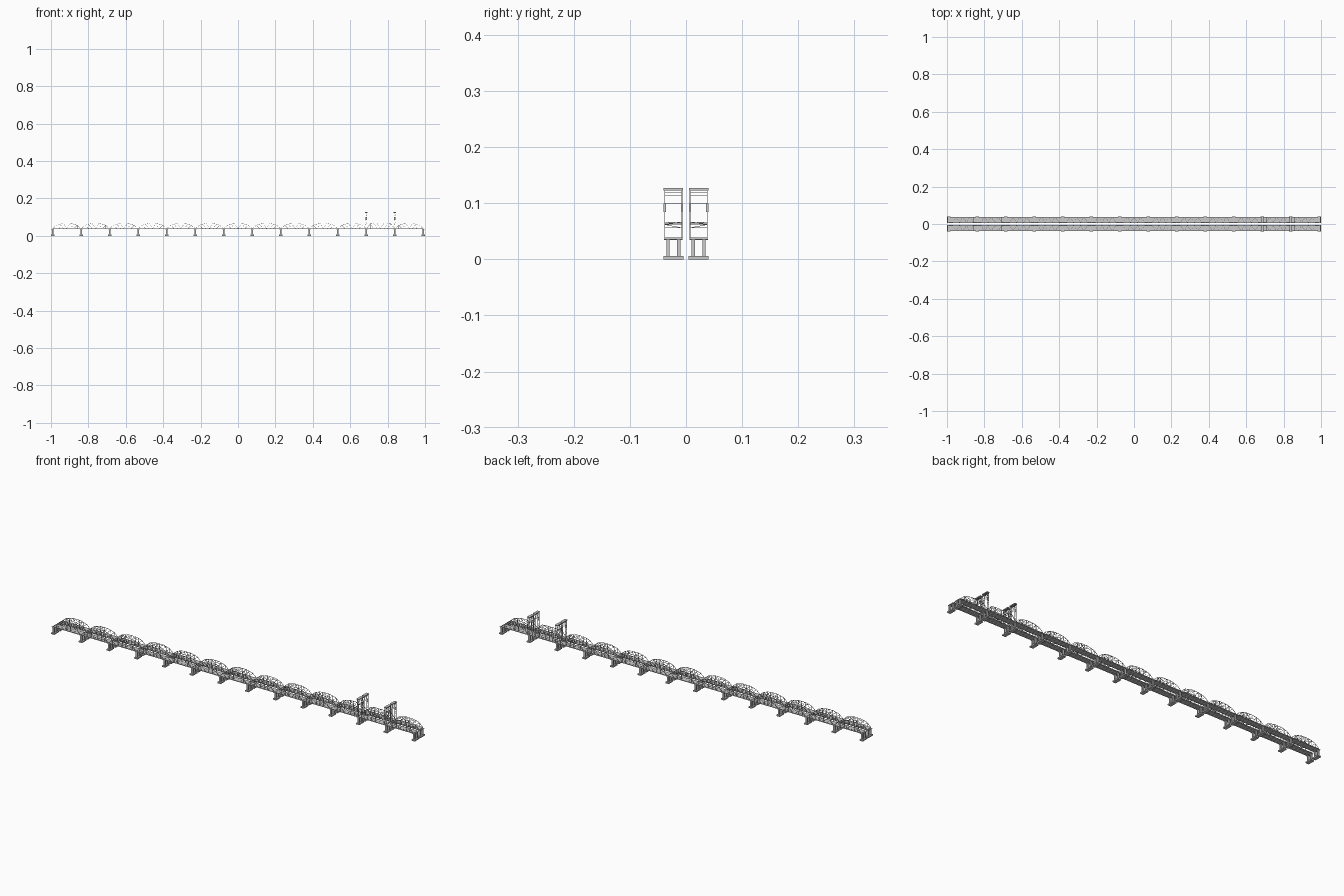
import bpy, bmesh
from mathutils import Vector, Matrix

if "Cube" in bpy.data.objects:
    bpy.data.objects.remove(bpy.data.objects["Cube"])

SPANS, X0 = 13, -0.991
STEP = 1.982 / SPANS
YC, HW = 0.0225, 0.0155          # centre line and half width of one bridge
DECK = 0.039                     # deck surface height
Y_SIDES = (YC - HW, YC + HW)
PIERS = [X0 + i * STEP for i in range(SPANS + 1)]
TOWERS = (PIERS[11], PIERS[12])


def box(bm, c, s):
    m = Matrix.Translation(c) @ Matrix.Diagonal((s[0], s[1], s[2], 1))
    bmesh.ops.create_cube(bm, size=1, matrix=m)


def beam(bm, a, b, t=0.0012):
    a, b = Vector(a), Vector(b)
    d = b - a
    rot = d.to_track_quat('Z', 'Y').to_matrix().to_4x4()
    m = Matrix.Translation((a + b) / 2) @ rot @ Matrix.Diagonal((t, t, d.length, 1))
    bmesh.ops.create_cube(bm, size=1, matrix=m)


def finish(bm, name):
    # turn the mesh into an object and mirror it to the twin bridge
    me = bpy.data.meshes.new(name)
    bm.to_mesh(me)
    bm.free()
    ob = bpy.data.objects.new(name, me)
    bpy.context.collection.objects.link(ob)
    mod = ob.modifiers.new("twin", 'MIRROR')
    mod.use_axis = (False, True, False)
    mod.use_clip = False
    return ob


# piers: footing, two columns and a thin cap
bm = bmesh.new()
for x in PIERS:
    box(bm, (x, YC, 0.003), (0.018, 0.0355, 0.006))
    for y in (0.013, 0.032):
        box(bm, (x, y, 0.0205), (0.009, 0.006, 0.031))
    box(bm, (x, YC, 0.0352), (0.012, 0.033, 0.0016))
finish(bm, "piers")

# deck slab with edge girders and floor beams
bm = bmesh.new()
box(bm, (0, YC, 0.0378), (1.982, 2 * HW, 0.0016))
for y in Y_SIDES:
    box(bm, (0, y, 0.0375), (1.982, 0.0014, 0.003))
for i in range(SPANS * 8 + 1):
    box(bm, (X0 + i * STEP / 8, YC, 0.0366), (0.0012, 2 * HW, 0.0012))
finish(bm, "deck")

# camelback trusses, one per span, with top struts and lateral bracing
ARCH = [0, 0.017, 0.023, 0.027, 0.027, 0.027, 0.023, 0.017, 0]
FLAT = [0, 0.025, 0.027, 0.027, 0.027, 0.027, 0.027, 0.025, 0]
bm = bmesh.new()
for s in range(SPANS):
    rise = FLAT if s == 11 else ARCH
    xs = [PIERS[s] + 0.002 + (STEP - 0.004) * k / 8 for k in range(9)]
    zs = [DECK + r for r in rise]
    for y in Y_SIDES:
        for k in range(8):
            beam(bm, (xs[k], y, zs[k]), (xs[k + 1], y, zs[k + 1]), 0.0015)
            if k:
                beam(bm, (xs[k], y, DECK), (xs[k], y, zs[k]), 0.001)
            if 1 <= k <= 3:
                beam(bm, (xs[k], y, zs[k]), (xs[k + 1], y, DECK), 0.0009)
            elif 4 <= k <= 6:
                beam(bm, (xs[k], y, DECK), (xs[k + 1], y, zs[k + 1]), 0.0009)
    for k in range(1, 8):
        beam(bm, (xs[k], Y_SIDES[0], zs[k]), (xs[k], Y_SIDES[1], zs[k]), 0.001)
        if k < 7:
            a, b = Y_SIDES if k % 2 else Y_SIDES[::-1]
            beam(bm, (xs[k], a, zs[k]), (xs[k + 1], b, zs[k + 1]), 0.0008)
finish(bm, "trusses")

# lift towers: paired posts with lacing, and cross struts
bm = bmesh.new()
for x in TOWERS:
    levels = [DECK + 0.0105 * k for k in range(9)]
    for y in Y_SIDES:
        for dx in (-0.004, 0.004):
            beam(bm, (x + dx, y, DECK - 0.002), (x + dx, y, 0.124), 0.0015)
        for k in range(8):
            d = 0.004 if k % 2 else -0.004
            beam(bm, (x + d, y, levels[k]), (x - d, y, levels[k + 1]), 0.0009)
    for z in (0.100, 0.113, 0.119):
        for dx in (-0.004, 0.004):
            beam(bm, (x + dx, Y_SIDES[0], z), (x + dx, Y_SIDES[1], z), 0.001)
finish(bm, "lift_towers")

# tower head beams
bm = bmesh.new()
for x in TOWERS:
    box(bm, (x, YC, 0.125), (0.014, 0.0345, 0.004))
finish(bm, "tower_heads")

# counterweights on the tower legs
bm = bmesh.new()
for x in TOWERS:
    for y in Y_SIDES:
        box(bm, (x, y, 0.092), (0.008, 0.004, 0.015))
finish(bm, "counterweights")
